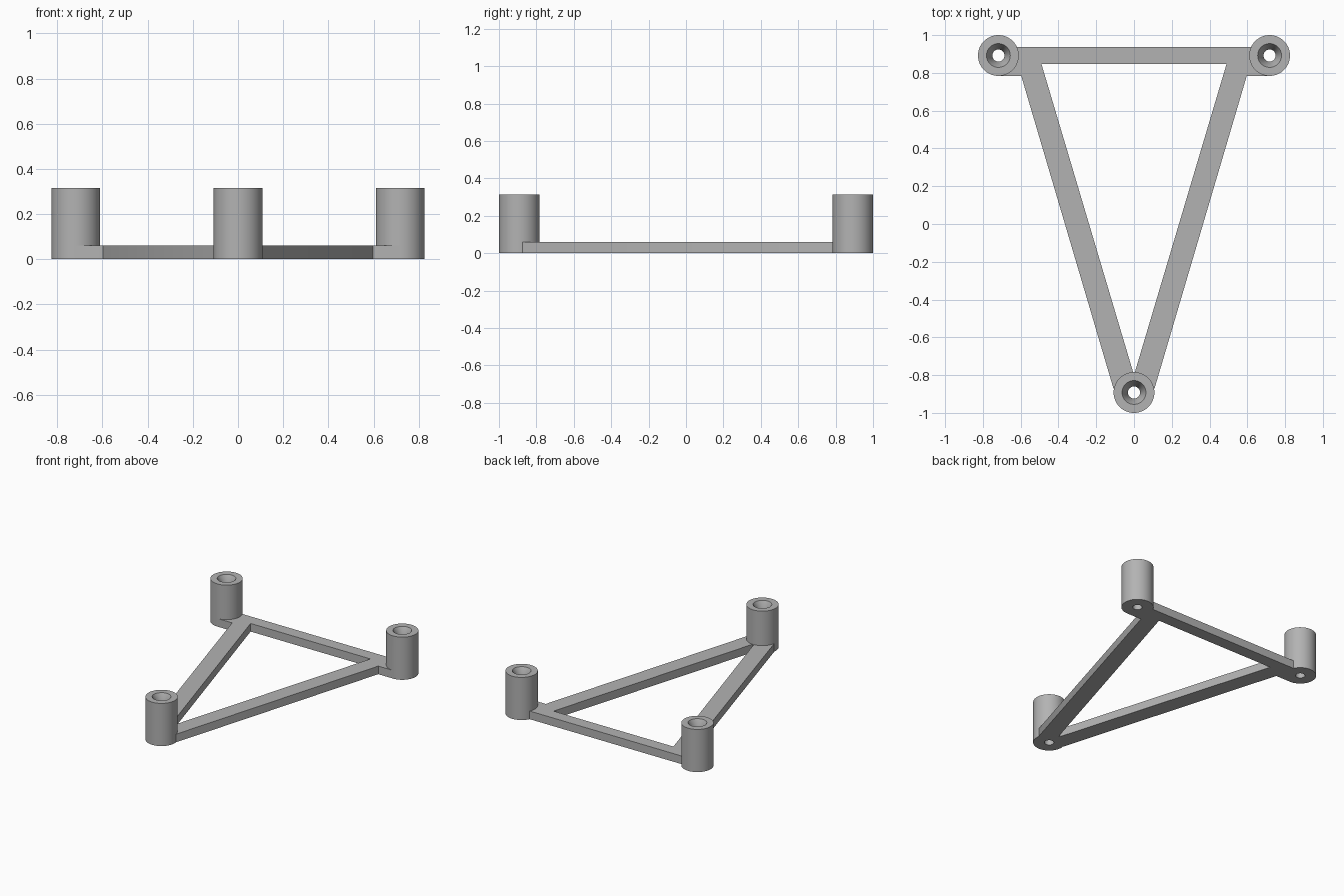
import bpy
import bmesh
from math import radians, cos, sin, tau

cube = bpy.data.objects.get("Cube")
if cube:
    bpy.data.objects.remove(cube)

POST_H, POST_R = 0.315, 0.108
PLATE_H = 0.06
POSTS = [(-0.718, 0.892), (0.718, 0.892), (0.0, -0.892)]

grey = bpy.data.materials.new("plain grey")
grey.use_nodes = True
colour = (0.45, 0.45, 0.45, 1)
grey.diffuse_color = colour
grey.node_tree.nodes["Principled BSDF"].inputs["Base Color"].default_value = colour


def make_object(name, bm):
    bmesh.ops.recalc_face_normals(bm, faces=bm.faces)
    mesh = bpy.data.meshes.new(name)
    bm.to_mesh(mesh)
    bm.free()
    mesh.materials.append(grey)
    obj = bpy.data.objects.new(name, mesh)
    bpy.context.collection.objects.link(obj)
    return obj


def prism(name, outline, z0, z1):
    """Extrude a flat outline from z0 to z1."""
    bm = bmesh.new()
    face = bm.faces.new([bm.verts.new((x, y, z0)) for x, y in outline])
    new = bmesh.ops.extrude_face_region(bm, geom=[face])["geom"]
    verts = [v for v in new if isinstance(v, bmesh.types.BMVert)]
    bmesh.ops.translate(bm, verts=verts, vec=(0, 0, z1 - z0))
    return make_object(name, bm)


def turned(name, profile, centre, sides=64):
    """Closed solid of stacked circles, given as (radius, z)."""
    bm = bmesh.new()
    rings = [[bm.verts.new((centre[0] + r * cos(tau * i / sides),
                            centre[1] + r * sin(tau * i / sides), z))
              for i in range(sides)] for r, z in profile]
    for low, high in zip(rings, rings[1:]):
        for i in range(sides):
            j = (i + 1) % sides
            bm.faces.new((low[i], low[j], high[j], high[i]))
    bm.faces.new(rings[0])
    bm.faces.new(rings[-1])
    return make_object(name, bm)


def combine(target, other, operation):
    mod = target.modifiers.new(operation.title(), "BOOLEAN")
    mod.operation = operation
    mod.solver = "EXACT"
    mod.object = other
    bpy.context.view_layer.objects.active = target
    bpy.ops.object.modifier_apply(modifier=mod.name)
    bpy.data.objects.remove(other)


# Triangular base plate with short corner tabs
right = [(0.09, -0.892), (0.109, -0.87), (0.597, 0.784), (0.718, 0.784),
         (0.718, 0.938)]
outline = right + [(-x, y) for x, y in reversed(right)]
frame = prism("triangular_frame", outline, 0, PLATE_H)
opening = prism("opening_cutter", [(-0.49, 0.847), (0, -0.80), (0.49, 0.847)],
                -0.1, 0.2)
combine(frame, opening, "DIFFERENCE")

# Round posts, each with a through hole and a countersunk mouth
for centre in POSTS:
    post = turned("post", [(POST_R, 0), (POST_R, POST_H)], centre)
    combine(frame, post, "UNION")
    bore = turned("bore_cutter", [(0.032, -0.1), (0.032, POST_H - 0.06),
                                  (0.063, POST_H), (0.063, POST_H + 0.1)], centre)
    combine(frame, bore, "DIFFERENCE")

# Smooth the round walls and keep the rims sharp
bpy.ops.object.select_all(action="DESELECT")
frame.select_set(True)
bpy.context.view_layer.objects.active = frame
bpy.ops.object.shade_smooth_by_angle(angle=radians(30))
